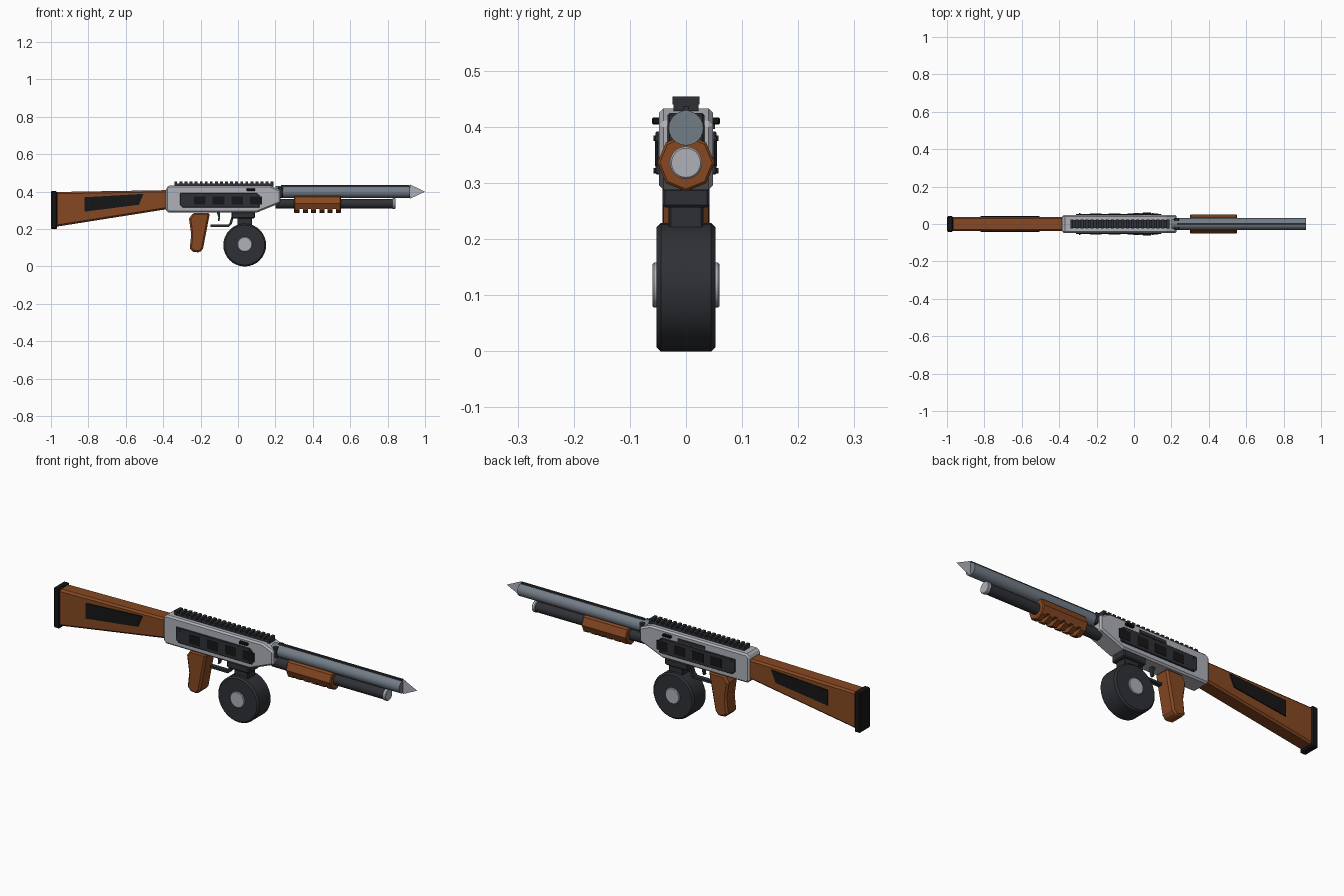
import bpy, bmesh, math
from mathutils import Matrix, Vector

if "Cube" in bpy.data.objects:
    bpy.data.objects.remove(bpy.data.objects["Cube"])


def material(name, rgb):
    m = bpy.data.materials.new(name)
    m.diffuse_color = (*rgb, 1)
    m.use_nodes = True
    m.node_tree.nodes["Principled BSDF"].inputs["Base Color"].default_value = m.diffuse_color
    return m


WOOD = material("wood", (0.24, 0.065, 0.016))
STEEL = material("light_steel", (0.43, 0.44, 0.48))
BARREL = material("barrel_steel", (0.17, 0.2, 0.24))
DARK = material("dark_metal", (0.028, 0.03, 0.036))
BLACK = material("black_rubber", (0.008, 0.008, 0.009))


def finish(name, bm, mat, bevel=0.0, smooth=False):
    bmesh.ops.recalc_face_normals(bm, faces=bm.faces)
    if bevel:
        edges = [e for e in bm.edges if e.calc_face_angle(0) > math.radians(50)]
        bmesh.ops.bevel(bm, geom=edges, offset=bevel, segments=1, affect='EDGES')
    me = bpy.data.meshes.new(name)
    bm.to_mesh(me)
    bm.free()
    ob = bpy.data.objects.new(name, me)
    bpy.context.collection.objects.link(ob)
    me.materials.append(mat)
    if smooth:
        bpy.ops.object.select_all(action='DESELECT')
        ob.select_set(True)
        bpy.context.view_layer.objects.active = ob
        bpy.ops.object.shade_smooth_by_angle(angle=math.radians(30))
    return ob


def prism(name, pts, y0, y1, mat, bevel=0.0):
    """Side profile in x, z pulled from y0 to y1."""
    bm = bmesh.new()
    face = bm.faces.new([bm.verts.new((x, y0, z)) for x, z in pts])
    ext = bmesh.ops.extrude_face_region(bm, geom=[face])
    vs = [g for g in ext["geom"] if isinstance(g, bmesh.types.BMVert)]
    bmesh.ops.translate(bm, vec=(0, y1 - y0, 0), verts=vs)
    return finish(name, bm, mat, bevel)


def box(name, x0, x1, y0, y1, z0, z1, mat, bevel=0.0):
    return prism(name, [(x0, z0), (x1, z0), (x1, z1), (x0, z1)], y0, y1, mat, bevel)


def rod(name, axis, a, b, centre, r, mat, sides=24, bevel=0.0, smooth=True):
    """Cylinder from a to b along 'X' (centre = y, z) or 'Y' (centre = x, z)."""
    bm = bmesh.new()
    bmesh.ops.create_cone(bm, cap_ends=True, segments=sides, radius1=r, radius2=r, depth=b - a)
    mid = (a + b) / 2
    if axis == 'X':
        m = Matrix.Translation((mid, *centre)) @ Matrix.Rotation(math.pi / 2, 4, 'Y')
    else:
        m = Matrix.Translation((centre[0], mid, centre[1])) @ Matrix.Rotation(math.pi / 2, 4, 'X')
    bmesh.ops.transform(bm, matrix=m, verts=bm.verts)
    return finish(name, bm, mat, bevel, smooth)


def cut(ob, cutters):
    for c in cutters:
        mod = ob.modifiers.new("cut", 'BOOLEAN')
        mod.operation, mod.solver, mod.object = 'DIFFERENCE', 'EXACT', c
    bpy.context.view_layer.objects.active = ob
    for mod in list(ob.modifiers):
        bpy.ops.object.modifier_apply(modifier=mod.name)
    for c in cutters:
        bpy.data.objects.remove(c)


# Stock with butt pad
prism("stock", [(-0.975, 0.212), (-0.375, 0.307), (-0.375, 0.408), (-0.975, 0.398)],
      -0.038, 0.038, WOOD, 0.009)
box("butt_pad", -1.0, -0.968, -0.042, 0.042, 0.2, 0.403, BLACK, 0.005)

# Receiver
prism("receiver", [(-0.385, 0.302), (-0.372, 0.288), (0.10, 0.288), (0.228, 0.34),
                   (0.228, 0.408), (0.17, 0.433), (-0.368, 0.433), (-0.385, 0.42)],
      -0.048, 0.048, STEEL, 0.008)
box("barrel_block", 0.215, 0.24, -0.033, 0.033, 0.37, 0.425, DARK, 0.004)

# Side details on both sides
for s, side in ((-1, "near"), (1, "far")):
    prism(f"stock_panel_{side}", [(-0.82, 0.293), (-0.53, 0.33), (-0.505, 0.388), (-0.82, 0.37)],
          s * 0.036, s * 0.043, BLACK)
    prism(f"side_panel_{side}", [(-0.295, 0.315), (0.115, 0.315), (0.115, 0.38), (0.10, 0.392),
                                 (-0.31, 0.392), (-0.31, 0.33)],
          s * 0.046, s * 0.054, DARK, 0.002)
    for i in range(4):
        x = -0.235 + i * 0.1
        box(f"panel_pad_{side}_{i}", x, x + 0.062, s * 0.05, s * 0.0555, 0.33, 0.375, BLACK)
    for x in (-0.29, 0.1):
        for z in (0.322, 0.38):
            rod(f"panel_screw_{side}", 'Y', *sorted((s * 0.05, s * 0.058)), (x, z), 0.005,
                DARK, 10)
    box(f"bolt_handle_{side}", 0.045, 0.092, s * 0.045, s * 0.061, 0.404, 0.417, BLACK, 0.003)
box("ejection_strip", -0.14, 0.01, 0.046, 0.052, 0.396, 0.412, DARK)

# Top rail
box("rail_base", -0.34, 0.19, -0.022, 0.022, 0.428, 0.443, DARK)
N = 20
for i in range(N):
    x = -0.34 + i * (0.53 - 0.015) / (N - 1)
    box(f"rail_tooth_{i}", x, x + 0.015, -0.024, 0.024, 0.44, 0.454, DARK)

# Barrel with top rib and flat muzzle blade
rod("barrel", 'X', 0.2, 0.92, (0, 0.398), 0.031, BARREL)
box("barrel_rib", 0.23, 0.918, -0.005, 0.005, 0.42, 0.436, DARK)
bm = bmesh.new()
bm.faces.new([bm.verts.new(p) for p in ((0.92, 0, 0.362), (1.0, 0, 0.4), (0.92, 0, 0.438))])
finish("muzzle_blade", bm, STEEL)

# Magazine tube and cap
rod("magazine_tube", 'X', 0.2, 0.828, (0, 0.336), 0.026, DARK)
rod("tube_cap", 'X', 0.825, 0.842, (0, 0.336), 0.029, STEEL, bevel=0.003)

# Pump handle with finger slots underneath
pump = rod("pump_handle", 'X', 0.3, 0.55, (0, 0.336), 0.051, WOOD, 8, 0.004, False)
cut(pump, [box("slot", 0.33 + i * 0.044, 0.347 + i * 0.044, -0.08, 0.08, 0.27, 0.308, WOOD)
           for i in range(5)])

# Drum magazine
rod("drum", 'Y', -0.053, 0.053, (0.036, 0.1145), 0.1145, DARK, 32, 0.008)
rod("drum_hub", 'Y', -0.06, 0.06, (0.036, 0.118), 0.04, STEEL, 24, 0.003)
box("drum_neck", -0.002, 0.075, -0.03, 0.03, 0.2, 0.262, DARK, 0.003)
box("drum_collar", -0.035, 0.09, -0.042, 0.042, 0.256, 0.292, DARK, 0.005)

# Pistol grip
prism("grip", [(-0.262, 0.255), (-0.24, 0.287), (-0.15, 0.287), (-0.187, 0.095), (-0.205, 0.074),
               (-0.242, 0.079), (-0.258, 0.097), (-0.25, 0.17)], -0.04, 0.04, WOOD, 0.009)

# Trigger and guard
prism("trigger", [(-0.115, 0.292), (-0.095, 0.292), (-0.095, 0.26), (-0.1, 0.243),
                  (-0.108, 0.243), (-0.105, 0.262)], -0.008, 0.008, DARK)
prism("trigger_guard", [(-0.148, 0.212), (-0.048, 0.212), (-0.034, 0.225), (-0.014, 0.292),
                        (-0.027, 0.292), (-0.046, 0.23), (-0.052, 0.223), (-0.148, 0.223)],
      -0.012, 0.012, DARK)
